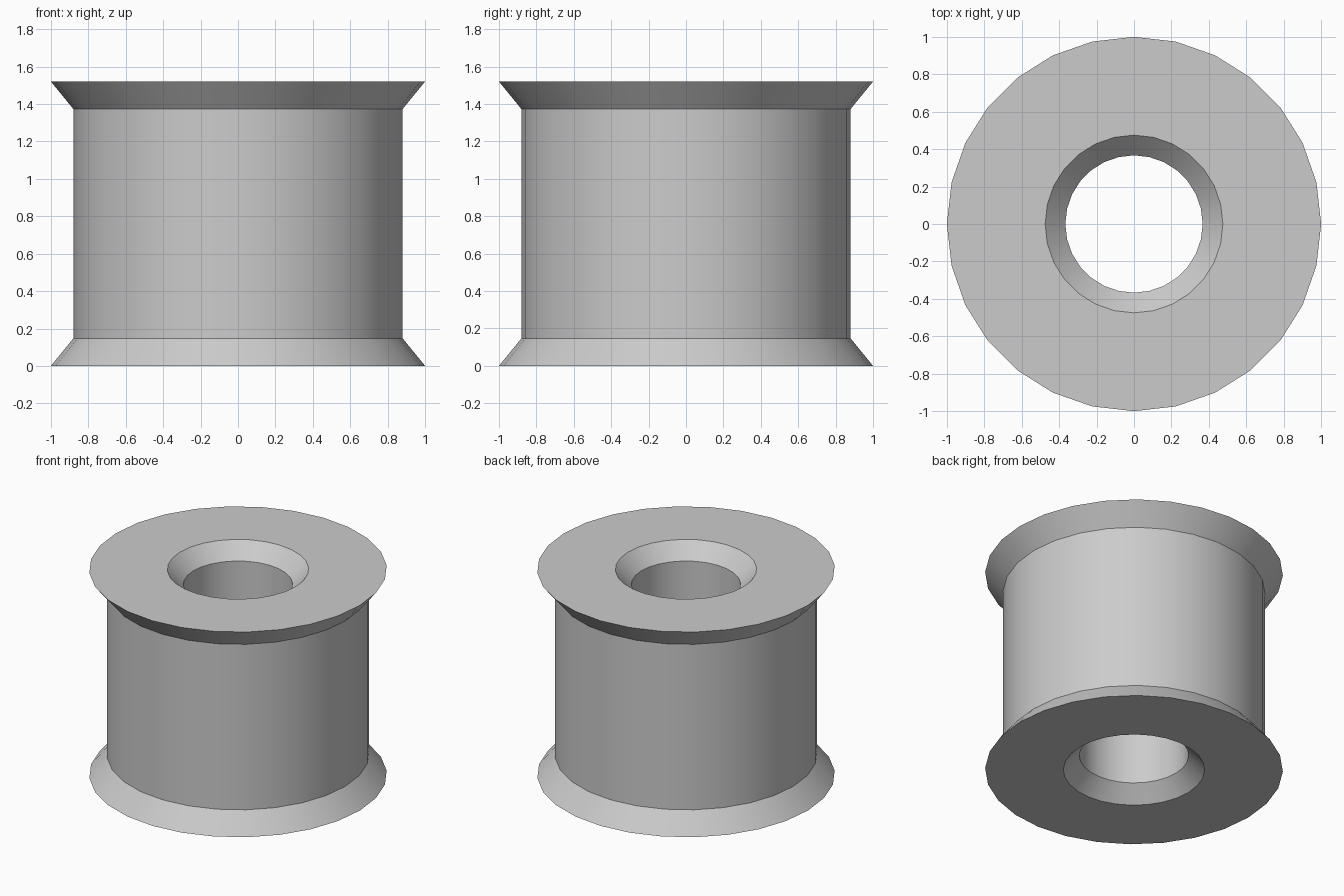
import bpy
import bmesh
import math

cube = bpy.data.objects.get("Cube")
if cube:
    bpy.data.objects.remove(cube, do_unlink=True)

SIDES = 28
HEIGHT = 1.52

# One plain grey material
grey = bpy.data.materials.new("light grey")
grey.use_nodes = True
colour = (0.6, 0.6, 0.6, 1)
grey.diffuse_color = colour
grey.node_tree.nodes["Principled BSDF"].inputs["Base Color"].default_value = colour

# Lower half of the profile (radius, height): bore, countersink, flange, barrel
lower = [(0.367, 0.11), (0.475, 0), (1, 0), (0.88, 0.147)]
profile = lower + [(r, HEIGHT - z) for r, z in reversed(lower)]

# Lathe the closed profile around the z axis
bm = bmesh.new()
rings = []
for r, z in profile:
    ring = []
    for i in range(SIDES):
        a = math.tau * i / SIDES
        ring.append(bm.verts.new((r * math.cos(a), r * math.sin(a), z)))
    rings.append(ring)
for k, ring in enumerate(rings):
    above = rings[(k + 1) % len(rings)]
    for i in range(SIDES):
        j = (i + 1) % SIDES
        bm.faces.new((ring[i], ring[j], above[j], above[i]))
bmesh.ops.recalc_face_normals(bm, faces=bm.faces)

mesh = bpy.data.meshes.new("flanged_spool")
bm.to_mesh(mesh)
bm.free()
mesh.materials.append(grey)
spool = bpy.data.objects.new("flanged_spool", mesh)
bpy.context.collection.objects.link(spool)

# Smooth round the barrel, sharp at the rims
bpy.ops.object.select_all(action="DESELECT")
spool.select_set(True)
bpy.context.view_layer.objects.active = spool
bpy.ops.object.shade_smooth_by_angle(angle=math.radians(30))
